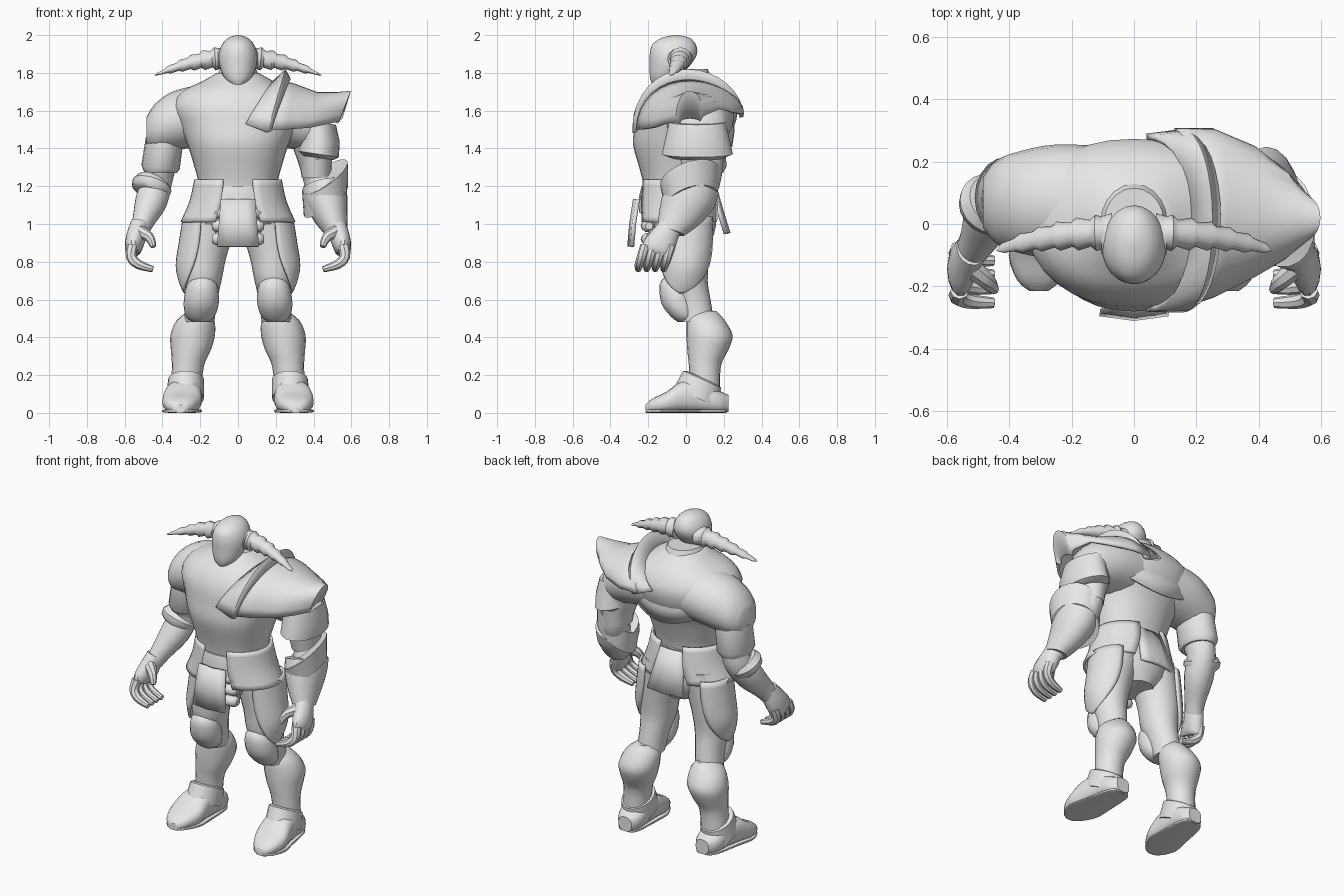
import bpy, bmesh, math
from mathutils import Vector

GREY = bpy.data.materials.new("armour_grey")
GREY.diffuse_color = (0.8, 0.8, 0.8, 1)


def finish(name, bm, thick=0.0, angle=40):
    bmesh.ops.recalc_face_normals(bm, faces=bm.faces)
    me = bpy.data.meshes.new(name)
    bm.to_mesh(me)
    bm.free()
    ob = bpy.data.objects.new(name, me)
    bpy.context.collection.objects.link(ob)
    me.materials.append(GREY)
    if thick:
        m = ob.modifiers.new("thickness", 'SOLIDIFY')
        m.thickness, m.offset = thick, 0
    bpy.ops.object.select_all(action='DESELECT')
    ob.select_set(True)
    bpy.context.view_layer.objects.active = ob
    bpy.ops.object.shade_smooth_by_angle(angle=math.radians(angle))
    return ob


def resample(rings, sub):
    """Catmull-Rom in-betweens, so few control rings give a smooth form."""
    out = []
    for i in range(len(rings) - 1):
        q = [rings[max(0, min(len(rings) - 1, i + k))] for k in (-1, 0, 1, 2)]
        for j in range(sub):
            t = j / sub
            out.append(tuple(0.5 * (2 * b + (c - a) * t + (2 * a - 5 * b + 4 * c - d) * t * t
                                    + (3 * b - a - 3 * c + d) * t ** 3) for a, b, c, d in zip(*q)))
    return out + [rings[-1]]


def loft(name, rings, side=1, axis=None, ref=(1, 0, 0), n=20, p=2.0, sub=3, angle=40):
    """Closed tube through rings (x, y, z, radius along ref, radius across)."""
    rings = resample(rings, sub) if sub > 1 else rings
    pts = [Vector(r[:3]) for r in rings]
    bm = bmesh.new()
    loops = []
    for i, r in enumerate(rings):
        t = Vector(axis) if axis else pts[min(i + 1, len(pts) - 1)] - pts[max(i - 1, 0)]
        t.normalize()
        u = Vector(ref)
        u = (u - t * u.dot(t)).normalized()
        v = t.cross(u)
        loop = []
        for k in range(n):
            c, s = math.cos(2 * math.pi * k / n), math.sin(2 * math.pi * k / n)
            c, s = (math.copysign(abs(w) ** (2 / p), w) for w in (c, s))
            q = pts[i] + u * (max(r[3], .002) * c) + v * (max(r[4], .002) * s)
            loop.append(bm.verts.new((q.x * side, q.y, q.z)))
        loops.append(loop)
    for a, b in zip(loops, loops[1:]):
        for k in range(n):
            bm.faces.new((a[k], a[(k + 1) % n], b[(k + 1) % n], b[k]))
    bm.faces.new(loops[0])
    bm.faces.new(loops[-1])
    return finish(name, bm, angle=angle)


def patch(name, rows, thick=0.02, angle=35):
    """Sheet through rows of points, with thickness."""
    bm = bmesh.new()
    g = [[bm.verts.new(p) for p in row] for row in rows]
    for a, b in zip(g, g[1:]):
        for k in range(len(a) - 1):
            bm.faces.new((a[k], a[k + 1], b[k + 1], b[k]))
    return finish(name, bm, thick, angle)


def side_shell(name, rings, side, n=14):
    """Open wrap facing outward; rings (x, y, z, rx, ry, half angle)."""
    rows = []
    for x, y, z, rx, ry, h in resample(rings, 3):
        an = [math.radians(h * (2 * k / n - 1)) for k in range(n + 1)]
        rows.append([(side * (x + rx * math.cos(a)), y + ry * math.sin(a), z) for a in an])
    patch(name, rows, 0.014)


def arch(xp, xb, y0, y1, zb, zt, lift=0.08, n=16):
    """Arched section crossing the shoulder; the back foot is lifted a little."""
    row = []
    for j in range(n + 1):
        th = math.pi * j / n
        s = max(0.0, math.sin(th))
        foot = zb + lift * (j / n) ** 2
        row.append((xb + (xp - xb) * s, (y0 + y1) / 2 - (y1 - y0) / 2 * math.cos(th),
                    foot + (zt - foot) * s ** 0.9))
    return row


UP = (0, 0, 1)
Y = (0, 1, 0)

# torso and pelvis
loft("torso", [(0, -.05, 1.0, .2, .155), (0, -.05, 1.2, .208, .175), (0, -.048, 1.3, .23, .2),
               (0, -.042, 1.42, .268, .238), (0, -.008, 1.52, .31, .264), (0, .008, 1.62, .345, .265),
               (0, .01, 1.7, .3, .225), (0, .01, 1.755, .19, .168), (0, 0, 1.80, .11, .11)],
     axis=UP, n=32, p=2.2)
loft("pelvis", [(0, -.03, 1.2, .2, .17), (0, -.01, 1.0, .22, .17), (0, 0, .88, .1, .12)], axis=UP)
loft("belt", [(0, -.05, 1.06, .225, .2), (0, -.05, 1.15, .225, .198), (0, -.05, 1.2, .215, .185)],
     axis=UP, n=28, sub=1)
loft("neck_collar", [(0, .01, 1.74, .14, .14), (0, .01, 1.82, .095, .105)], axis=UP, sub=1)

# back mantle with a pointed lower edge
rows = []
for f in (0, .25, .5, .75, 1):
    row = []
    for k in range(21):
        a = math.pi * k / 20
        zb = 1.53 - .12 * math.sin(a) ** 3
        r = 1 - .58 * f ** 2.2
        row.append((.35 * r * math.cos(a), .015 + (.268 - .045 * (1 - f) ** 2) * r * math.sin(a),
                    zb + (1.755 - zb) * f))
    rows.append(row)
patch("back_mantle", rows, 0.014)

# helmet with a pointed chin
loft("helmet", [(0, -.155, 1.722, .012, .015), (0, -.12, 1.77, .07, .07), (0, -.085, 1.84, .098, .107),
                (0, -.067, 1.9, .103, .125), (0, -.063, 1.95, .085, .115), (0, -.055, 1.985, .052, .075),
                (0, -.05, 2.0, .01, .015)], axis=UP, n=24)

# front and back cloths
for name, rows in (("front_cloth", [(1.13, .09, -.255, -.015), (1.0, .1, -.275, -.015), (.88, .11, -.285, -.015)]),
                   ("back_cloth", [(1.2, .075, .14, .01), (1.08, .1, .17, .015), (.95, .12, .21, .015)])):
    patch(name, [[(w * t, y + d * (1 - abs(t)), z) for t in (-1, -.5, 0, .5, 1)]
                 for z, w, y, d in rows], 0.022)

for s, tag in ((1, "left"), (-1, "right")):
    # ridged horn, deeper than tall
    loft(tag + "_horn_base", [(.07, -.04, 1.875, .075, .06), (.105, -.035, 1.875, .06, .053)],
         s, (1, 0, 0), Y, sub=1)
    horn = []
    for i in range(6):
        for t, m in ((i / 6, .82), ((i + .7) / 6, 1.08)):
            horn.append((.08 + .36 * t, -.028 - .055 * t * t, 1.877 - .09 * t ** 1.7,
                         .057 * (1 - t) ** .45 * m, .062 * (1 - t) ** .75 * m))
    horn.append((.44, -.085, 1.787, 0, 0))
    loft(tag + "_horn", horn, s, None, Y, n=12, sub=1, angle=50)

    # shoulder and arm
    loft(tag + "_shoulder", [(.1, .05, 1.58, .2, .165), (.25, .07, 1.565, .185, .162),
                             (.36, .07, 1.54, .165, .155), (.44, .07, 1.51, .135, .125),
                             (.485, .07, 1.49, .08, .075)], s, (1, 0, 0), Y)
    loft(tag + "_arm", [(.36, .07, 1.55, .11, .13), (.39, .08, 1.42, .1, .12), (.41, .09, 1.3, .08, .1),
                        (.43, .09, 1.22, .08, .09), (.46, .03, 1.12, .085, .085),
                        (.5, -.05, 1.02, .06, .065), (.525, -.09, .96, .05, .057)], s)

    # hand
    loft(tag + "_palm", [(.52, -.08, 1.0, .05, .058), (.54, -.115, .93, .053, .075),
                         (.555, -.15, .87, .045, .085), (.555, -.16, .845, .03, .075)], s, n=14)
    for k in range(4):
        y = -.215 + .045 * k
        loft(f"{tag}_finger_{k + 1}", [(.56, y, .885, .027, .03), (.565, y - .02, .825, .026, .028),
                                       (.525, y - .033, .785, .024, .025), (.45, y - .038, .76, .017, .016)],
             s, None, Y, n=8)
    loft(tag + "_thumb", [(.52, -.14, .96, .035, .035), (.47, -.185, .93, .028, .027),
                          (.448, -.21, .88, .017, .016)], s, None, Y, n=8)

    # hip guard and thigh plate
    side_shell(tag + "_hip_guard", [(0, -.04, 1.235, .225, .195, 70), (0, -.035, 1.12, .25, .208, 69),
                                    (0, -.035, 1.01, .298, .212, 66)], s)
    side_shell(tag + "_thigh_plate", [(.185, 0, 1.04, .1, .135, 85), (.185, 0, .9, .122, .138, 80),
                                      (.185, -.005, .78, .138, .133, 68), (.185, -.015, .69, .12, .12, 42),
                                      (.185, -.025, .635, .095, .11, 4)], s)
    for i, z in enumerate((1.06, .99, .92)):
        loft(f"{tag}_belt_roll_{i + 1}", [(.06, -.205, z, .035, .03), (.115, -.2, z, .035, .033),
                                          (.138, -.195, z, .02, .02)], s, (1, 0, 0), Y, n=10)

    # leg
    loft(tag + "_thigh", [(.13, 0, 1.08, .12, .145), (.16, 0, .95, .135, .132), (.185, 0, .82, .122, .122),
                          (.19, 0, .7, .103, .115), (.195, .03, .6, .085, .1), (.205, .06, .48, .08, .09)],
         s, UP)
    loft(tag + "_knee_guard", [(.19, -.075, .725, .03, .03), (.19, -.06, .68, .08, .08),
                               (.195, -.04, .58, .093, .09), (.2, -.01, .51, .075, .07),
                               (.2, 0, .48, .04, .04)], s, UP)
    loft(tag + "_shin", [(.21, .09, .54, .05, .07), (.225, .105, .49, .1, .1), (.24, .125, .41, .118, .122),
                         (.25, .115, .33, .105, .108), (.265, .1, .25, .085, .085),
                         (.275, .1, .12, .08, .08)], s, UP)

    # boot with pointed toe
    loft(tag + "_boot", [(.305, -.215, .022, .03, .02), (.305, -.18, .038, .07, .036),
                         (.298, -.1, .057, .103, .057), (.29, -.02, .085, .098, .085),
                         (.28, .08, .085, .088, .085), (.275, .17, .06, .078, .06),
                         (.27, .225, .05, .045, .045)], s, Y, p=2.6)
    loft(tag + "_boot_sole", [(.305, -.213, .01, .03, .01), (.305, -.18, .01, .07, .01),
                              (.298, -.1, .01, .104, .01), (.288, 0, .01, .095, .01),
                              (.275, .17, .01, .073, .01), (.27, .215, .01, .045, .01)], s, Y, p=4)
    loft(tag + "_boot_cuff", [(.28, .055, .08, .1, .13), (.275, .085, .178, .095, .11),
                              (.275, .09, .184, .082, .09)], s, (0, .45, 1), sub=1)

# right arm guards
loft("right_arm_band", [(.39, .08, 1.44, .1, .125), (.41, .085, 1.3, .102, .13),
                        (.41, .085, 1.27, .085, .11)], -1, sub=1)
loft("right_wrist_cuff", [(.445, .075, 1.225, .09, .09), (.455, .065, 1.205, .108, .105),
                          (.46, .055, 1.18, .105, .1), (.467, .045, 1.16, .08, .08)], -1, sub=1)

# left arm guards
loft("left_arm_band", [(.42, .06, 1.54, .1, .15), (.43, .06, 1.45, .11, .17), (.425, .06, 1.37, .11, .188),
                       (.42, .06, 1.35, .085, .14)], axis=(.15, 0, 1), sub=1)
loft("left_elbow_band", [(.41, .085, 1.35, .088, .115), (.415, .09, 1.25, .078, .1)], sub=1)
loft("left_gauntlet", [(.455, .04, 1.2, .118, .14), (.468, .01, 1.12, .113, .14),
                       (.492, -.035, 1.03, .088, .112), (.52, -.08, .96, .062, .075)], axis=(-.2, .3, 1), n=20)
loft("left_gauntlet_flare", [(.465, .03, 1.12, .14, .145), (.46, .02, 1.25, .145, .165),
                             (.455, .03, 1.24, .1, .12)], axis=(-.7, -.35, 1), sub=1)

# left pauldron with a spiked tip, and its raised collar strip
patch("left_pauldron", [arch(*a) for a in ((.2, .13, -.27, .3, 1.5, 1.765), (.3, .25, -.23, .3, 1.5, 1.735),
                                           (.42, .38, -.165, .245, 1.51, 1.69), (.52, .47, -.11, .17, 1.53, 1.69),
                                           (.592, .53, -.05, .09, 1.545, 1.7, .03),
                                           (.545, .52, -.03, .07, 1.535, 1.56, .01))], 0.016, 30)
patch("left_pauldron_collar", [arch(*a) for a in ((.19, .04, -.272, .28, 1.53, 1.75),
                                                  (.25, .155, -.275, .295, 1.485, 1.81),
                                                  (.27, .17, -.265, .29, 1.49, 1.765))], 0.02, 30)
